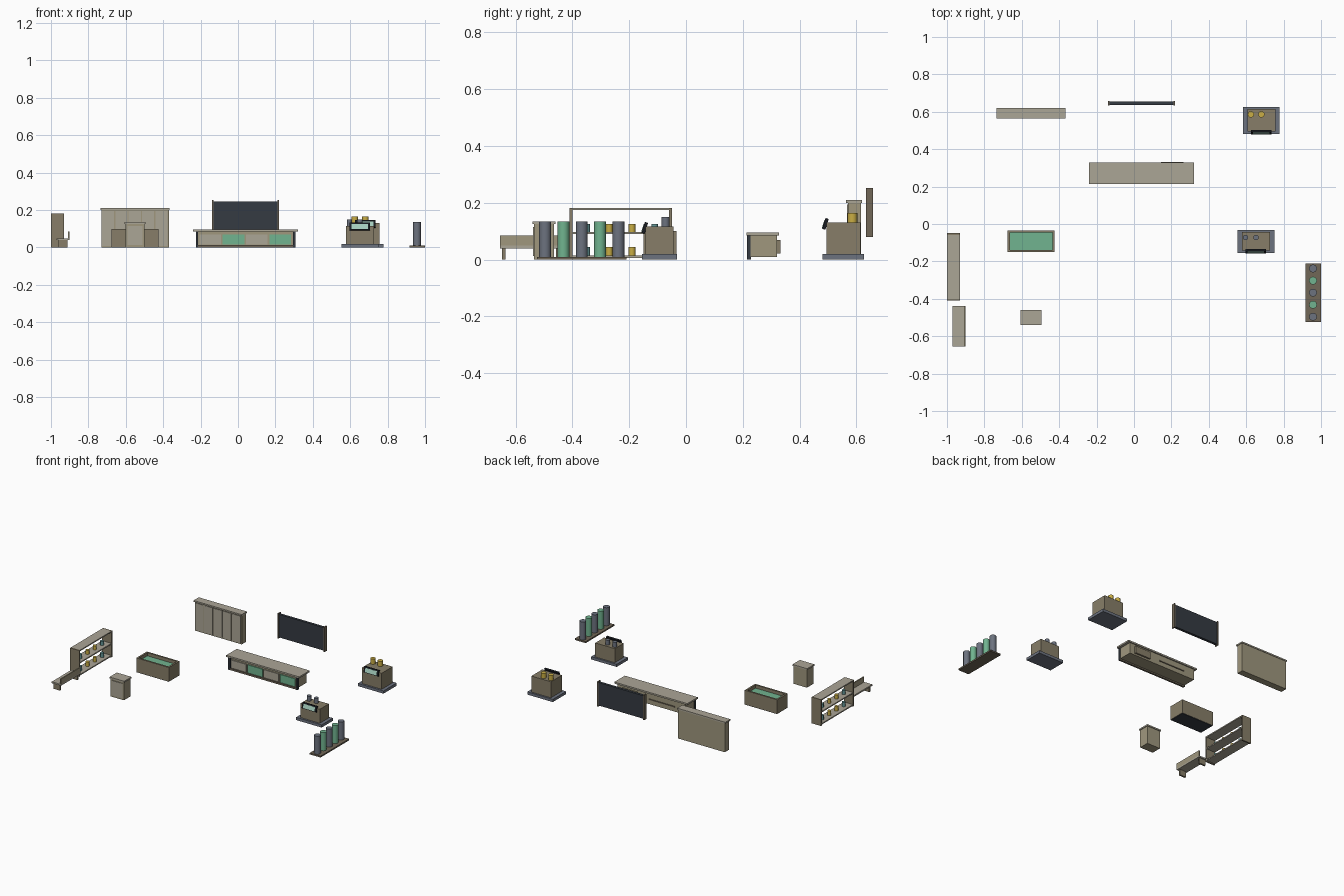
import bpy, math

if "Cube" in bpy.data.objects:
    bpy.data.objects.remove(bpy.data.objects["Cube"])

def mat(name, r, g, b):
    m = bpy.data.materials.new(name)
    m.diffuse_color = tuple((c / 255) ** 2.2 for c in (r, g, b)) + (1,)
    m.use_nodes = True
    m.node_tree.nodes["Principled BSDF"].inputs["Base Color"].default_value = m.diffuse_color
    return m

BEIGE = mat("beige", 170, 164, 149)
TAN = mat("tan", 158, 150, 125)
BROWN = mat("brown", 134, 125, 104)
UMBER = mat("umber", 112, 103, 88)
SLATE = mat("slate", 108, 114, 126)
DARK = mat("dark", 56, 61, 68)
BLACK = mat("black", 30, 33, 38)
GREEN = mat("green", 112, 178, 142)
TEAL = mat("teal", 100, 150, 150)
SCREEN = mat("screen", 165, 205, 190)
YELLOW = mat("yellow", 200, 172, 70)

def box(name, x0, x1, y0, y1, z0, z1, m, tilt=0):
    """Box from its extents, optionally tilted about its own x axis."""
    bpy.ops.mesh.primitive_cube_add(size=1)
    o = bpy.context.object
    o.name = name
    o.location = ((x0 + x1) / 2, (y0 + y1) / 2, (z0 + z1) / 2)
    o.scale = (x1 - x0, y1 - y0, z1 - z0)
    o.rotation_euler.x = tilt
    o.data.materials.append(m)
    return o

def cyl(name, x, y, z0, z1, r, m, n=16):
    bpy.ops.mesh.primitive_cylinder_add(vertices=n, radius=r, depth=z1 - z0,
                                        location=(x, y, (z0 + z1) / 2))
    o = bpy.context.object
    o.name = name
    o.data.materials.append(m)
    bpy.ops.object.shade_smooth_by_angle(angle=math.radians(40))
    return o

# Locker row with five doors
box("locker_body", -.73, -.37, .57, .617, 0, .2, TAN)
box("locker_cap", -.735, -.366, .563, .62, .2, .21, BEIGE)
for i in range(5):
    x = -.727 + i * .0712
    box(f"locker_door_{i}", x, x + .065, .566, .571, .008, .195, BEIGE)

# Wall board with side posts
box("board_panel", -.135, .215, .637, .655, .087, .246, DARK)
for x in (-.14, .212):
    box("board_post", x, x + .008, .633, .658, .08, .253, UMBER)

# Service counter
box("counter_body", -.222, .302, .226, .32, .01, .085, TAN)
box("counter_top", -.24, .32, .213, .328, .085, .096, BEIGE)
box("counter_plinth", -.225, .305, .215, .228, 0, .012, UMBER)
for x in (-.225, .295):
    box("counter_post", x, x + .012, .214, .227, 0, .085, DARK)
for i in range(4):
    x = -.207 + i * .125
    box(f"counter_panel_{i}", x, x + .116, .219, .227, .015, .07,
        (BEIGE, GREEN)[i % 2])
box("counter_back_box", .144, .264, .319, .332, .022, .07, BROWN)
box("counter_back_rail", -.14, .06, .319, .325, .04, .047, UMBER)

# Two vending machines on plinths, each with a sloped screen and two canisters
def machine(tag, x, y0, y1, top, cap, r, m):
    box(f"{tag}_plinth", x - .098, x + .098, y0, y1, 0, .019, SLATE)
    box(f"{tag}_body", x - .075, x + .075, y0 + .013, y1 - .012, .019, top, BROWN)
    yc, zc = y0 + .01, top - .004
    box(f"{tag}_screen_frame", x - .055, x + .055, yc - .006, yc + .006,
        zc - .02, zc + .02, BLACK, -.3)
    box(f"{tag}_screen", x - .044, x + .044, yc - .0085, yc - .0045,
        zc - .015, zc + .013, SCREEN, -.3)
    for dx in (-.056, 0):
        cyl(f"{tag}_canister", x + dx, y1 - .04, top, top + cap, r, m)

machine("rear_machine", .681, .481, .626, .13, .035, .017, YELLOW)
machine("front_machine", .652, -.155, -.032, .116, .034, .0145, SLATE)

# Open tank with liquid
X0, X1, Y0, Y1, T = -.675, -.425, -.15, -.034, .012
box("tank_floor", X0 + .002, X1 - .002, Y0 + .002, Y1 - .002, 0, .01, DARK)
box("tank_front", X0, X1, Y0, Y0 + T, .003, .1, BROWN)
box("tank_back", X0, X1, Y1 - T, Y1, .003, .1, BROWN)
box("tank_left", X0, X0 + T, Y0 + T, Y1 - T, .003, .1, BROWN)
box("tank_right", X1 - T, X1, Y0 + T, Y1 - T, .003, .1, BROWN)
box("tank_liquid", X0 + T, X1 - T, Y0 + T, Y1 - T, .01, .078, GREEN)

# Small cabinet
box("cabinet_body", -.602, -.5, -.535, -.465, 0, .125, TAN)
box("cabinet_top", -.607, -.495, -.54, -.46, .125, .135, BEIGE)
box("cabinet_door", -.592, -.51, -.539, -.534, .012, .115, BEIGE)

# Shelf unit with jars
for y in (-.41, -.059):
    box("shelf_end", -1, -.93, y, y + .01, 0, .182, BROWN)
for z in (.006, .09, .174):
    box("shelf_board", -1, -.93, -.404, -.054, z, z + .008, BEIGE)
for z0, z1 in ((.014, .045), (.098, .126)):
    for i in range(4):
        cyl("shelf_jar", -.965, -.35 + i * .08, z0, z1, .012,
            YELLOW if i in (1, 2) else TEAL, 12)

# Bench
box("bench_seat", -.97, -.9, -.655, -.438, .039, .049, BEIGE)
box("bench_back", -.908, -.9, -.655, -.438, .049, .085, TAN)
for y in (-.648, -.457):
    box("bench_leg", -.96, -.912, y, y + .012, 0, .039, BROWN)

# Rack of five tubes
box("rack_base", .917, 1, -.524, -.21, 0, .01, UMBER)
for i in range(5):
    cyl(f"rack_tube_{i}", .957, -.496 + i * .0645, .01, .135, .021,
        (SLATE, GREEN)[i % 2])
